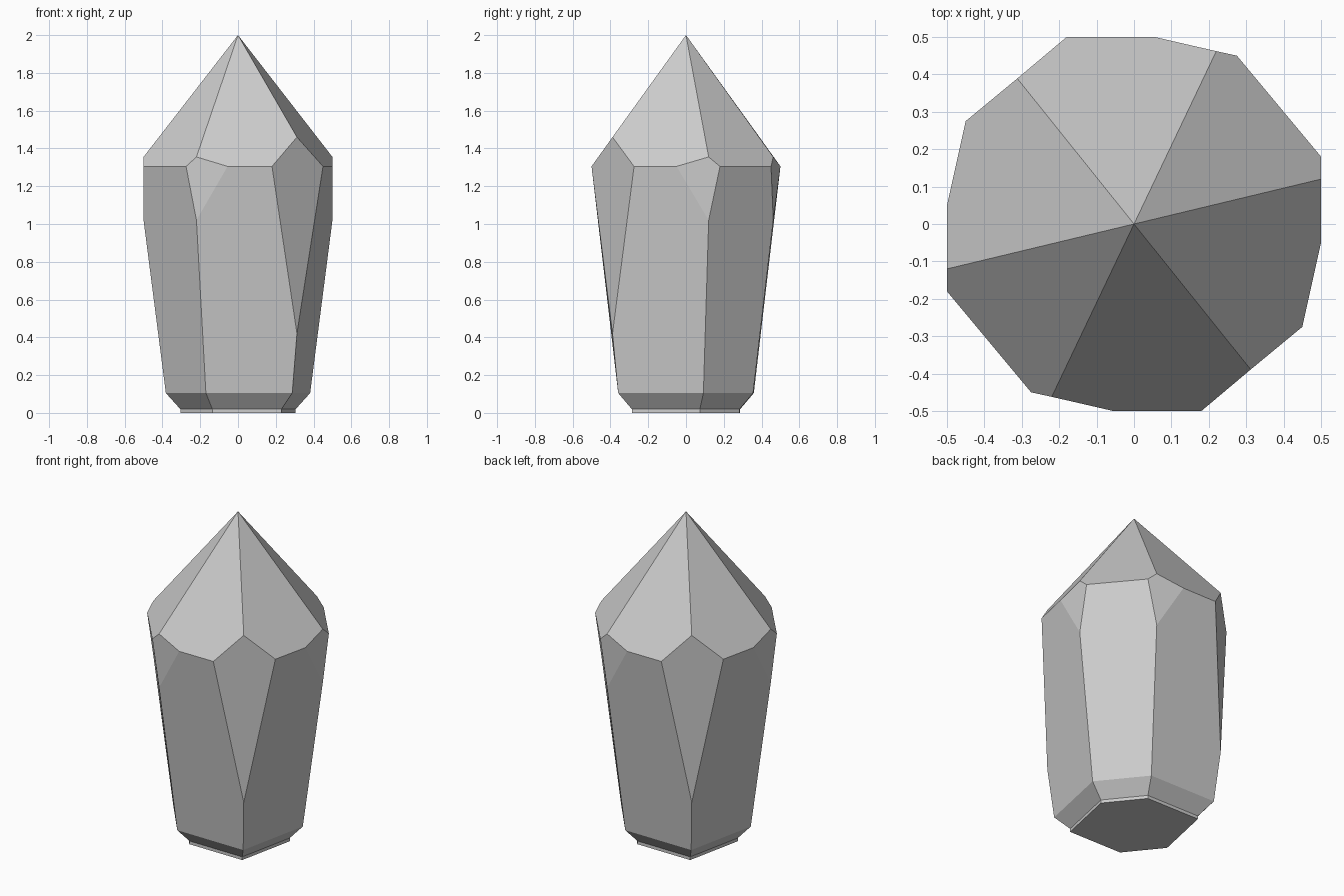
import bpy
import bmesh
from mathutils import Vector

cube = bpy.data.objects.get("Cube")
if cube:
    bpy.data.objects.remove(cube, do_unlink=True)

stone = bpy.data.materials.new("grey_stone")
stone.use_nodes = True
stone.diffuse_color = (0.6, 0.6, 0.6, 1)
stone.node_tree.nodes["Principled BSDF"].inputs["Base Color"].default_value = (0.6, 0.6, 0.6, 1)

SHOULDER_Z, RIM_Z, PLINTH_Z, APEX_Z = 1.305, 0.105, 0.02, 2.0

# Corners of half the crystal, counterclockwise; the other half is a half turn.
# Facet centre, facet top z, facet bottom z, the two shoulder points, rim point
corners = [
    ((0.5, 0.12), 1.355, 1.02, (0.5, -0.05), (0.5, 0.18), (0.382, 0.092)),
    ((0.22, 0.462), 1.355, 1.02, (0.275, 0.45), (0.055, 0.5), (0.17, 0.355)),
    ((-0.312, 0.389), 1.46, 0.42, (-0.18, 0.5), (-0.45, 0.275), (-0.287, 0.359)),
]

bm = bmesh.new()


def point(xy, z, scale=1.0):
    return bm.verts.new(Vector((xy[0] * scale, xy[1] * scale, z)))


rows = []
for turn in (1, -1):
    for centre, top, low, first, second, rim in corners:
        rows.append({
            "top": point(centre, top, turn),
            "low": point(centre, low, turn),
            "first": point(first, SHOULDER_Z, turn),
            "second": point(second, SHOULDER_Z, turn),
            "rim": point(rim, RIM_Z, turn),
            "plinth": point(rim, PLINTH_Z, 0.8 * turn),
            "foot": point(rim, 0, 0.8 * turn),
        })
apex = point((0, 0), APEX_Z)

for a, b in zip(rows, rows[1:] + rows[:1]):
    # Pointed tip face
    bm.faces.new((apex, a["top"], a["second"], b["first"], b["top"]))
    # Upright kite facet that cuts the corner
    bm.faces.new((a["top"], a["first"], a["low"], a["second"]))
    # Long tapering wall
    bm.faces.new((a["rim"], b["rim"], b["low"], b["first"], a["second"], a["low"]))
    # Sloping underside and short plinth
    bm.faces.new((a["plinth"], b["plinth"], b["rim"], a["rim"]))
    bm.faces.new((a["foot"], b["foot"], b["plinth"], a["plinth"]))
bm.faces.new([row["foot"] for row in reversed(rows)])
bmesh.ops.recalc_face_normals(bm, faces=bm.faces[:])

mesh = bpy.data.meshes.new("crystal")
bm.to_mesh(mesh)
bm.free()
mesh.materials.append(stone)
crystal = bpy.data.objects.new("crystal", mesh)
bpy.context.collection.objects.link(crystal)
